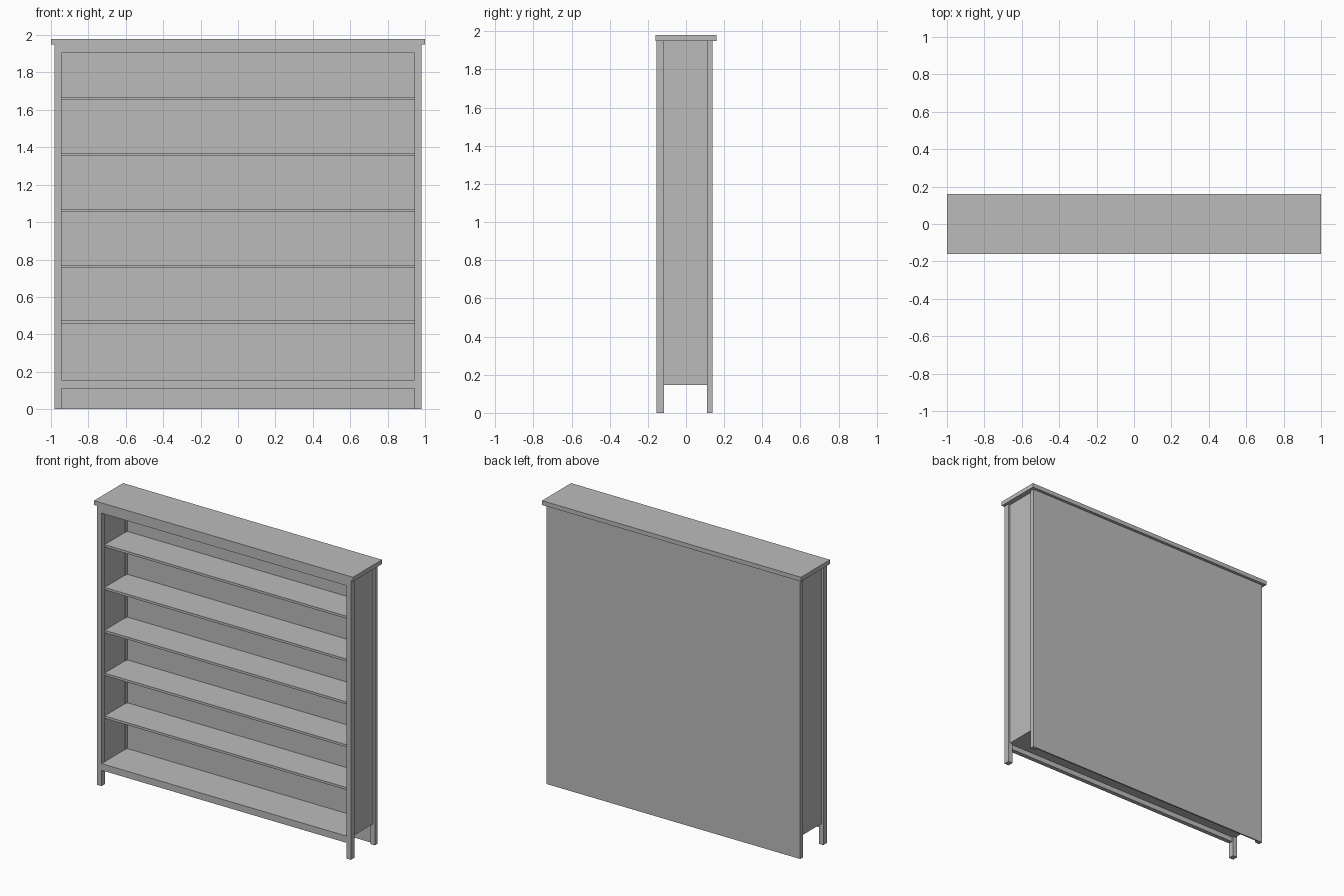
import bpy

cube = bpy.data.objects.get("Cube")
if cube:
    bpy.data.objects.remove(cube, do_unlink=True)

GREY = (0.5, 0.5, 0.5, 1.0)
paint = bpy.data.materials.new("plain_grey")
paint.use_nodes = True
paint.diffuse_color = GREY
paint.node_tree.nodes["Principled BSDF"].inputs["Base Color"].default_value = GREY


def board(name, x, y, z):
    """Add a box spanning the given (low, high) ranges."""
    spans = (x, y, z)
    bpy.ops.mesh.primitive_cube_add(size=1, location=[(a + b) / 2 for a, b in spans])
    obj = bpy.context.object
    obj.name = name
    obj.scale = [b - a for a, b in spans]
    bpy.ops.object.transform_apply(location=False, rotation=False, scale=True)
    obj.data.materials.append(paint)
    return obj


def mirrored_pair(name, x, y, z):
    """Add the same board on the left (+x) and right (-x)."""
    board("left_" + name, x, y, z)
    board("right_" + name, (-x[1], -x[0]), y, z)


OUTER, INNER = 0.98, 0.945      # post faces
TOP = 1.95                      # underside of the top board
FRONT = (-0.155, -0.115)        # depth of the front frame
inside = (-INNER, INNER)

# Overhanging top
board("top_board", (-1, 1), (-0.16, 0.16), (TOP, 1.98))

# Corner posts and recessed sides
mirrored_pair("front_post", (INNER, OUTER), FRONT, (0, TOP))
mirrored_pair("back_post", (INNER, OUTER), (0.11, 0.13), (0, TOP))
mirrored_pair("side_panel", (0.95, 0.965), (-0.115, 0.11), (0.145, TOP))

# Back reaching the floor
board("back_panel", (-OUTER, OUTER), (0.13, 0.14), (0, TOP))

# Front rails
board("top_rail", inside, (FRONT[0], -0.125), (1.905, TOP))
board("bottom_rail", inside, (FRONT[0], -0.125), (0.11, 0.157))

# Shelves
board("bottom_shelf", (-0.95, 0.95), (-0.125, 0.13), (0.145, 0.153))
for i in range(5):
    z = 0.473 + 0.299 * i
    board(f"shelf_{i + 1}", (-0.95, 0.95), (-0.115, 0.11), (z - 0.017, z))
    board(f"shelf_{i + 1}_back_edge", inside, (0.11, 0.13), (z - 0.017, z))
